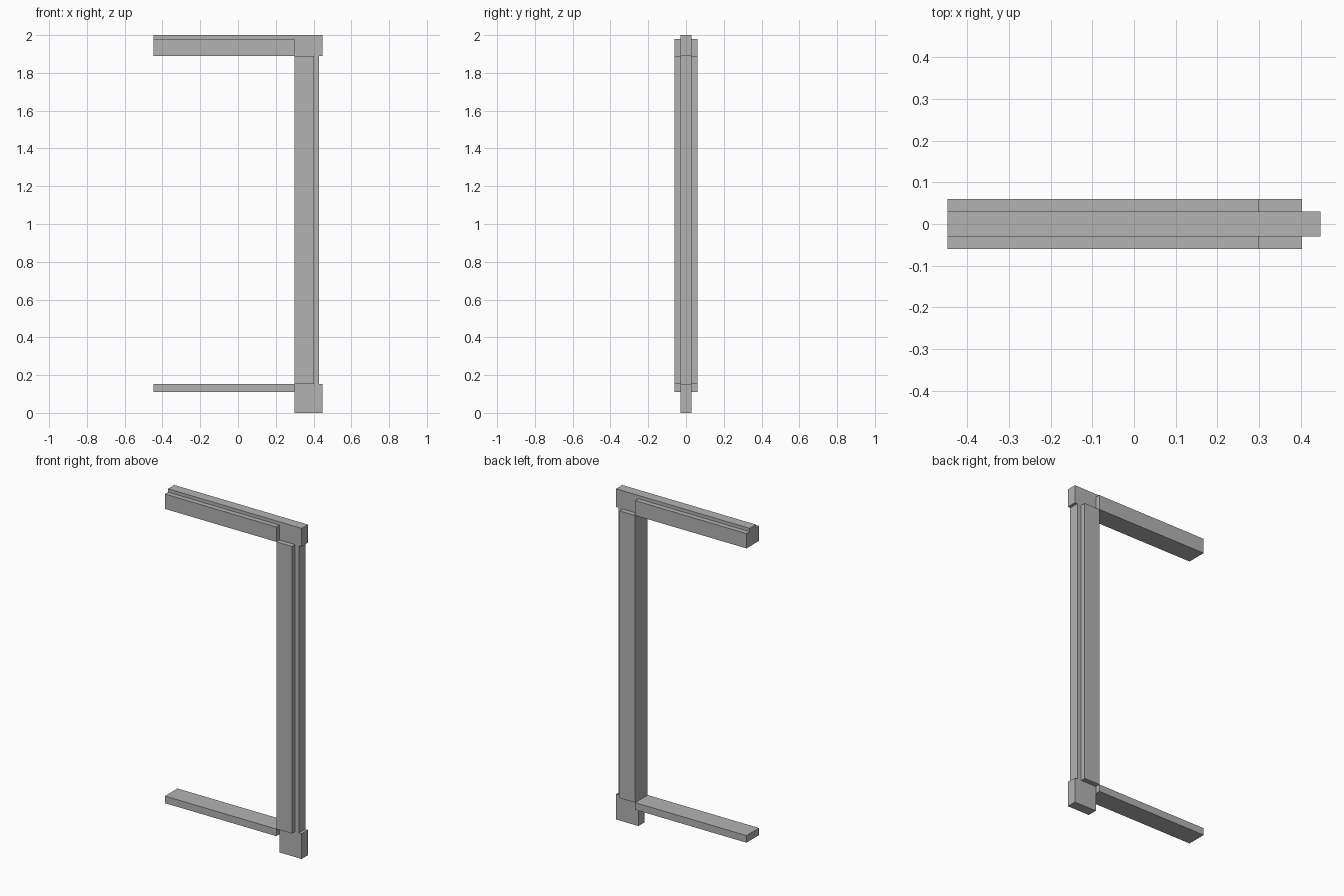
import bpy
import bmesh
from mathutils import Vector

cube = bpy.data.objects.get("Cube")
if cube:
    bpy.data.objects.remove(cube, do_unlink=True)

grey = bpy.data.materials.new("plain grey")
grey.use_nodes = True
grey.diffuse_color = (0.45, 0.45, 0.45, 1)
grey.node_tree.nodes["Principled BSDF"].inputs["Base Color"].default_value = grey.diffuse_color

# Shared dimensions
LEFT, INNER, CHEEK, SPINE, RIGHT = -0.447, 0.298, 0.402, 0.43, 0.447
CORE, WIDE = 0.03, 0.06          # half depths
SILL_BOTTOM, SILL_TOP = 0.11, 0.153
HEAD_BOTTOM, HEAD_STEP, TOP = 1.89, 1.98, 2.0


def prism(name, profile, path):
    """Extrude a closed profile along a straight path."""
    bm = bmesh.new()
    face = bm.faces.new([bm.verts.new(p) for p in profile])
    moved = bmesh.ops.extrude_face_region(bm, geom=[face], use_keep_orig=True)["geom"]
    bmesh.ops.translate(bm, vec=Vector(path),
                        verts=[v for v in moved if isinstance(v, bmesh.types.BMVert)])
    bmesh.ops.recalc_face_normals(bm, faces=bm.faces)
    mesh = bpy.data.meshes.new(name)
    bm.to_mesh(mesh)
    bm.free()
    mesh.materials.append(grey)
    obj = bpy.data.objects.new(name, mesh)
    bpy.context.collection.objects.link(obj)
    return obj


def block(name, x0, x1, y0, y1, z0, z1):
    return prism(name, [(x0, y0, z0), (x1, y0, z0), (x1, y1, z0), (x0, y1, z0)],
                 (0, 0, z1 - z0))


# Header: a full-length core with a lower cheek on each side
block("header_core", LEFT, RIGHT, -CORE, CORE, HEAD_BOTTOM, TOP)
for side, y0, y1 in (("front", -WIDE, -CORE), ("back", CORE, WIDE)):
    block(f"header_{side}_cheek", LEFT, INNER, y0, y1, HEAD_BOTTOM, HEAD_STEP)

# Post: wide body with a narrow spine on the outer edge
half = [(INNER, WIDE), (CHEEK, WIDE), (CHEEK, CORE), (SPINE, CORE)]
plan = half + [(x, -y) for x, y in reversed(half)]
prism("post", [(x, y, SILL_TOP) for x, y in plan], (0, 0, HEAD_BOTTOM - SILL_TOP))

# Sill and the foot block under the post
block("sill", LEFT, INNER, -WIDE, WIDE, SILL_BOTTOM, SILL_TOP)
block("foot", INNER, RIGHT, -CORE, CORE, 0, SILL_TOP)
